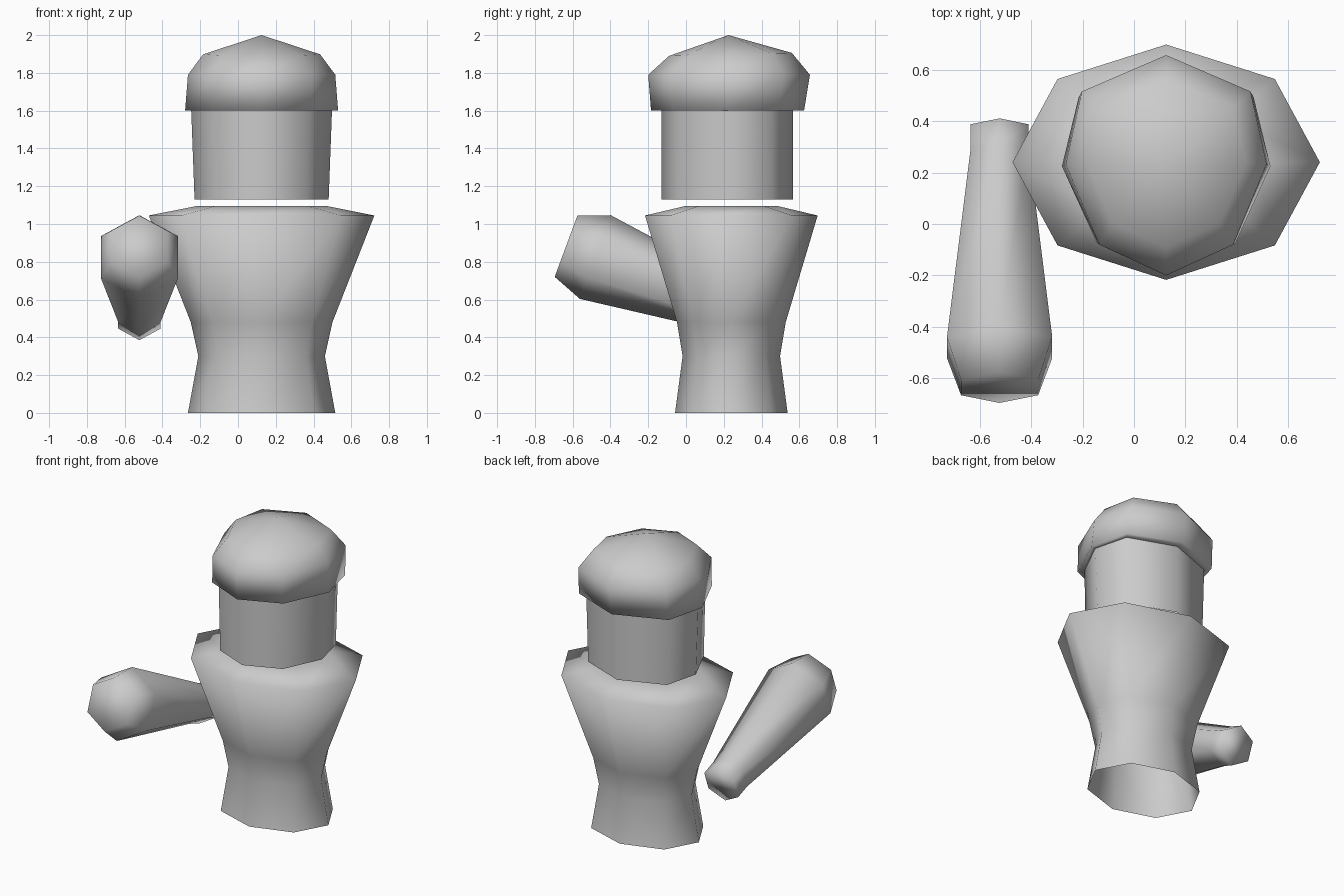
import bpy, bmesh, math
from mathutils import Vector

if "Cube" in bpy.data.objects:
    bpy.data.objects.remove(bpy.data.objects["Cube"])

CX = 0.125  # figure axis in x


def loft(name, rings, cap_start=False, cap_end=False, apex=None):
    """Skin a list of equal-sized point rings, smooth shaded."""
    bm = bmesh.new()
    loops = [[bm.verts.new(p) for p in ring] for ring in rings]
    n = len(loops[0])
    for a, b in zip(loops, loops[1:]):
        for i in range(n):
            j = (i + 1) % n
            bm.faces.new((a[i], a[j], b[j], b[i]))
    if cap_start:
        bm.faces.new(loops[0][::-1])
    if cap_end:
        bm.faces.new(loops[-1])
    if apex:
        tip = bm.verts.new(apex)
        for i in range(n):
            bm.faces.new((loops[-1][i], loops[-1][(i + 1) % n], tip))
    for f in bm.faces:
        f.smooth = True
    me = bpy.data.meshes.new(name)
    bm.to_mesh(me)
    bm.free()
    ob = bpy.data.objects.new(name, me)
    bpy.context.collection.objects.link(ob)
    return ob


# Unit outlines, counter-clockwise: plain octagon and a head wider at the back
OCTAGON = [(math.cos(i * math.pi / 4), math.sin(i * math.pi / 4)) for i in range(8)]
HEAD = [(1, 0.01), (0.84, 0.67), (0, 1), (-0.84, 0.67),
        (-1, 0.01), (-0.667, -0.72), (0, -1), (0.667, -0.72)]


def ring(shape, z, rx, ry, cy, tilt=0):
    return [(CX + rx * u, cy + ry * v, z + tilt * v) for u, v in shape]


# Torso: flared foot, waist, wide shoulders; open underneath
torso = [(0, 0.39, 0.298), (0.30, 0.335, 0.258), (0.48, 0.375, 0.288),
         (1.045, 0.597, 0.457), (1.095, 0.345, 0.245)]
loft("torso", [ring(OCTAGON, z, rx, ry, 0.24) for z, rx, ry in torso], cap_end=True)

# Head: slightly tapered open tube
loft("head", [ring(HEAD, 1.13, 0.355, 0.348, 0.218),
              ring(HEAD, 1.61, 0.373, 0.348, 0.218)])

# Cap of hair overhanging the head
loft("hair", [ring(HEAD, 1.60, 0.373, 0.348, 0.218),
              ring(HEAD, 1.60, 0.405, 0.405, 0.22),
              ring(HEAD, 1.79, 0.39, 0.428, 0.228),
              ring(HEAD, 1.898, 0.31, 0.325, 0.235, 0.008)],
     apex=(CX, 0.225, 2.0))

# Forearm: hexagonal sections square to a sloping axis, thick end in front
axis = Vector((0, 0.938, -0.347))
side = Vector((1, 0, 0))
up = Vector((0, 0.347, 0.938))
sections = [(-0.635, 0.8825, 0.173), (-0.48, 0.825, 0.236),
            (0.27, 0.543, 0.13), (0.365, 0.507, 0.13)]
arm = []
for y, z, r in sections:
    c = Vector((-0.522, y, z))
    angles = [math.radians(90 - 60 * i) for i in range(6)]
    # clockwise about the axis so that faces point outward
    arm.append([c + side * r * math.cos(a) + up * r * math.sin(a) for a in angles])
loft("arm", arm, cap_start=True, cap_end=True)
